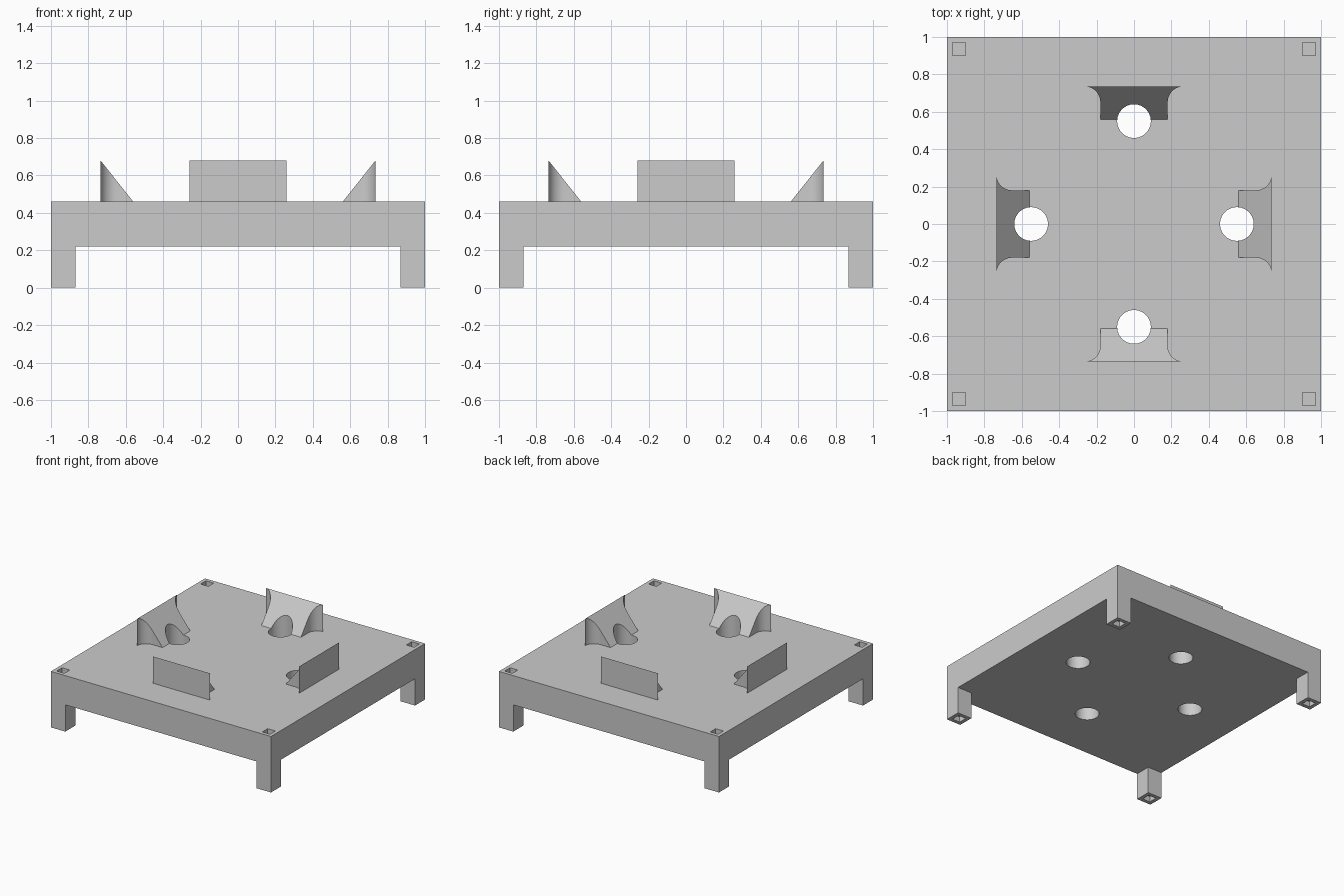
import bpy, bmesh
from math import sin, cos, pi
from mathutils import Matrix, Vector

if "Cube" in bpy.data.objects:
    bpy.data.objects.remove(bpy.data.objects["Cube"])

PLATE_BOTTOM, PLATE_TOP, PEAK = 0.22, 0.46, 0.68
LEG, SOCKET, SOCKET_DEPTH = 0.13, 0.07, 0.045
INNER, OUTER = 0.56, 0.735

grey = bpy.data.materials.new("light_grey")
grey.use_nodes = True
colour = (0.6, 0.6, 0.6, 1)
grey.diffuse_color = colour
grey.node_tree.nodes["Principled BSDF"].inputs["Base Color"].default_value = colour


def finish(bm, name):
    bmesh.ops.recalc_face_normals(bm, faces=bm.faces)
    mesh = bpy.data.meshes.new(name)
    bm.to_mesh(mesh)
    bm.free()
    mesh.materials.append(grey)
    obj = bpy.data.objects.new(name, mesh)
    bpy.context.collection.objects.link(obj)
    return obj


def box(name, size, centre):
    bm = bmesh.new()
    bmesh.ops.create_cube(bm, size=1)
    bmesh.ops.scale(bm, vec=size, verts=bm.verts)
    bmesh.ops.translate(bm, vec=centre, verts=bm.verts)
    return finish(bm, name)


def cylinder(name, radius, depth, centre):
    bm = bmesh.new()
    bmesh.ops.create_cone(bm, cap_ends=True, segments=48, radius1=radius,
                          radius2=radius, depth=depth)
    bmesh.ops.translate(bm, vec=centre, verts=bm.verts)
    return finish(bm, name)


def combine(target, tool, operation):
    mod = target.modifiers.new(operation.lower(), 'BOOLEAN')
    mod.operation, mod.solver, mod.object = operation, 'EXACT', tool
    bpy.context.view_layer.objects.active = target
    bpy.ops.object.modifier_apply(modifier=mod.name)
    bpy.data.objects.remove(tool)


def wedge(name, turn):
    """Flared upright block with a sloping inner face, sunk into the plate."""
    arc = [(0.26 + 0.08 * cos(a), 0.65 + (OUTER - 0.65) * sin(a))
           for a in (pi - pi / 2 * i / 12 for i in range(13))]
    side = [(0.18, INNER)] + arc
    outline = side + [(-x, y) for x, y in reversed(side)]
    bm = bmesh.new()
    base = bm.faces.new([bm.verts.new((x, y, PLATE_TOP - 0.06)) for x, y in outline])
    top = bmesh.ops.extrude_face_region(bm, geom=[base])["geom"]
    bmesh.ops.translate(bm, vec=(0, 0, 0.4),
                        verts=[v for v in top if isinstance(v, bmesh.types.BMVert)])
    # Slice off everything above the slope and cap it
    slope = Vector((0, PLATE_TOP - PEAK, OUTER - INNER)).normalized()
    cut = bmesh.ops.bisect_plane(bm, geom=bm.verts[:] + bm.edges[:] + bm.faces[:],
                                 plane_co=(0, INNER, PLATE_TOP), plane_no=slope,
                                 clear_outer=True)["geom_cut"]
    bmesh.ops.edgeloop_fill(bm, edges=[e for e in cut if isinstance(e, bmesh.types.BMEdge)])
    bmesh.ops.transform(bm, matrix=turn, verts=bm.verts)
    return finish(bm, name)


# Table body: a block with two crossing channels that leave four corner legs
body = box("table_body", (2, 2, PLATE_TOP), (0, 0, PLATE_TOP / 2))
gap = 2 - 2 * LEG
for size in ((gap, 3, 2 * PLATE_BOTTOM), (3, gap, 2 * PLATE_BOTTOM)):
    combine(body, box("channel", size, (0, 0, 0)), 'DIFFERENCE')

# Square sockets above and below each leg
c = 1 - LEG / 2
for x in (-c, c):
    for y in (-c, c):
        for z in (0, PLATE_TOP):
            tool = box("socket", (SOCKET, SOCKET, 2 * SOCKET_DEPTH), (x, y, z))
            combine(body, tool, 'DIFFERENCE')

# Four guide wedges, each pierced by a round hole through the plate
for k in range(4):
    turn = Matrix.Rotation(k * pi / 2, 4, 'Z')
    combine(body, wedge("guide_wedge", turn), 'UNION')
    combine(body, cylinder("hole", 0.09, 2, turn @ Vector((0, 0.55, 0.5))), 'DIFFERENCE')

bpy.ops.object.select_all(action='DESELECT')
body.select_set(True)
bpy.context.view_layer.objects.active = body
bpy.ops.object.shade_smooth_by_angle(angle=pi / 6)
